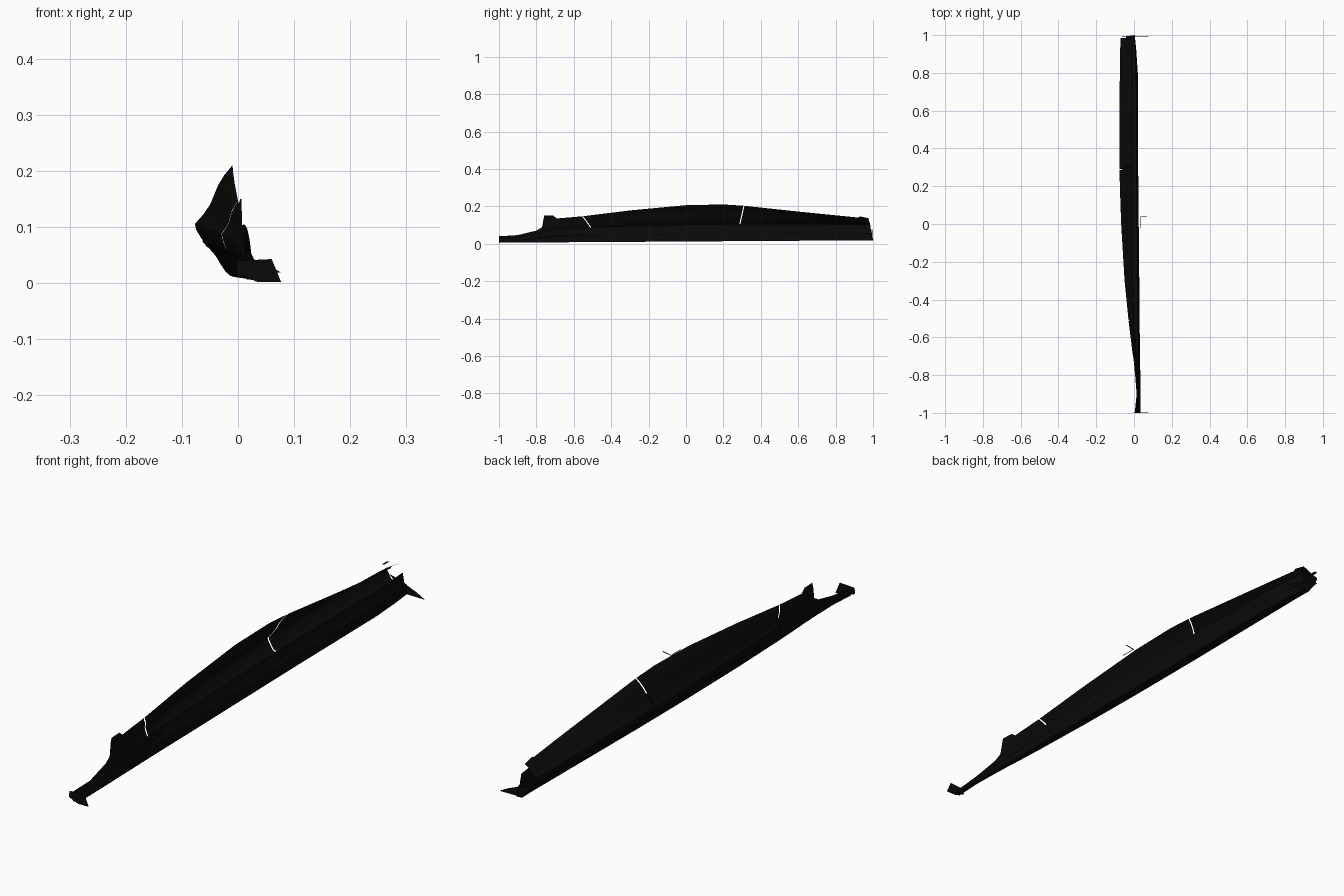
import bpy, bmesh, math

black = bpy.data.materials.new("matte black")
black.diffuse_color = (0.003, 0.003, 0.003, 1)

# Stations along the sill: y, top x, top z, belly x, belly z, keel x, lip x
ST = [
    (-1.00, 0.012, 0.040, 0.004, 0.028, 0.016, 0.035),
    (-0.90, 0.016, 0.046, 0.014, 0.034, 0.021, 0.035),
    (-0.80, 0.010, 0.070, 0.006, 0.052, 0.018, 0.034),
    (-0.77, 0.008, 0.088, 0.003, 0.062, 0.017, 0.033),
    (-0.758, 0.006, 0.150, 0.002, 0.066, 0.016, 0.033),
    (-0.71, 0.004, 0.150, -0.003, 0.073, 0.014, 0.032),
    (-0.69, 0.003, 0.135, -0.007, 0.076, 0.012, 0.032),
    (-0.55, 0.000, 0.147, -0.025, 0.087, 0.004, 0.030),
    (-0.30, -0.006, 0.178, -0.050, 0.096, -0.006, 0.028),
    (0.00, -0.010, 0.206, -0.068, 0.103, -0.013, 0.025),
    (0.20, -0.010, 0.210, -0.075, 0.105, -0.015, 0.023),
    (0.31, -0.009, 0.203, -0.077, 0.106, -0.016, 0.022),
    (0.60, -0.008, 0.172, -0.077, 0.106, -0.016, 0.021),
    (0.80, -0.009, 0.152, -0.075, 0.105, -0.016, 0.020),
    (0.92, -0.011, 0.140, -0.073, 0.104, -0.016, 0.012),
    (0.93, -0.011, 0.146, -0.073, 0.104, -0.016, 0.011),
    (0.97, -0.013, 0.138, -0.071, 0.103, -0.017, 0.007),
    (1.00, -0.015, 0.128, -0.070, 0.102, -0.018, 0.004),
]


def station(y):
    y = max(-1, min(1, y))
    for a, b in zip(ST, ST[1:]):
        if y <= b[0]:
            t = (y - a[0]) / (b[0] - a[0])
            return [p + (q - p) * t for p, q in zip(a, b)]


def upper(y, v):
    """v runs from the belly (0) to the top edge (1)."""
    _, tx, tz, bx, bz, _, _ = station(y)
    bow = 0.004 * math.sin(v * math.pi * 2) * (tz - bz) / 0.1
    return (bx + (tx - bx) * v + bow, y, bz + (tz - bz) * v)


# Lower section: fractions from belly to keel, with a small ledge halfway
LOW = [(0, 0), (0.04, 0.12), (0.34, 0.45), (0.52, 0.51), (0.74, 0.78), (0.90, 0.94), (1, 1)]


def keel_z(y):
    return 0.013 + 0.0065 * y


def lower(y, i):
    _, _, _, bx, bz, kx, lx = station(y)
    kz = keel_z(y)
    if i < len(LOW):
        u, w = LOW[i]
        return (bx + (kx - bx) * u, y, bz + (kz - bz) * w)
    return (lx, y, kz - 0.001)


def inner(y, i):
    """Inner wall from the bottom lip up to belly height."""
    _, _, _, _, bz, _, lx = station(y)
    kz = keel_z(y)
    dx, w = [(0, 0), (0.002, 0.45), (0.007, 0.52), (0.011, 1)][i]
    return (lx - dx, y, kz - 0.001 + (bz - kz) * w)


def mesh_object(name, verts, faces):
    me = bpy.data.meshes.new(name)
    me.from_pydata(verts, [], faces)
    me.materials.append(black)
    ob = bpy.data.objects.new(name, me)
    bpy.context.collection.objects.link(ob)
    bm = bmesh.new()
    bm.from_mesh(me)
    bmesh.ops.recalc_face_normals(bm, faces=bm.faces)
    bm.to_mesh(me)
    bm.free()
    bpy.ops.object.select_all(action='DESELECT')
    ob.select_set(True)
    bpy.context.view_layer.objects.active = ob
    bpy.ops.object.shade_smooth_by_angle(angle=math.radians(35))
    return ob


def grid(name, rows):
    n = len(rows[0])
    faces = [(i * n + j, i * n + j + 1, (i + 1) * n + j + 1, (i + 1) * n + j)
             for i in range(len(rows) - 1) for j in range(n - 1)]
    return mesh_object(name, [p for r in rows for p in r], faces)


def spread(lo, hi):
    """Loop positions strictly between lo and hi."""
    keys = [s[0] for s in ST]
    keys += [k for k in (-0.42, -0.15, 0.1, 0.45, 0.7)]
    return sorted(k for k in keys if lo + 0.002 < k < hi - 0.002)


def outer_panel(name, low0, top0, low1, top1, rows=6):
    """Panel from ledge to top edge, both ends slanting above the belly."""
    mid = spread(max(low0, top0), min(low1, top1))
    out = [[lower(y, i) for y in [low0] + mid + [low1]] for i in (3, 2, 1)]
    for j in range(rows + 1):
        v = j / rows
        ys = [low0 + (top0 - low0) * v] + mid + [low1 + (top1 - low1) * v]
        out.append([upper(y, v) for y in ys])
    return grid(name, out)


# Three outer panels separated by thin slanted gaps
outer_panel("outer_panel_front", -1, -1, -0.513, -0.556)
outer_panel("outer_panel_middle", -0.507, -0.550, 0.285, 0.307)
outer_panel("outer_panel_rear", 0.291, 0.313, 0.985, 0.975)

# Continuous keel with bottom lip, and the inner wall
mid = spread(-1, 0.98)
n = len(LOW) + 1
grid("keel", [[lower(y, i) for y in [-1] + mid + [0.985 + 0.015 * i / (n - 1)]]
              for i in range(3, n)])
grid("inner_wall", [[inner(y, i) for y in [-1] + mid + [1.0 - 0.005 * i]]
                    for i in range(4)])


# Mounting flanges at both ends
def flange(name, y, outline, t=0.003):
    k = len(outline)
    verts = [(x, y + d, z) for d in (0, t) for x, z in outline]
    faces = [tuple(range(k)), tuple(range(k, 2 * k))]
    faces += [(i, (i + 1) % k, k + (i + 1) % k, k + i) for i in range(k)]
    return mesh_object(name, verts, faces)


flange("front_flange", -1.0, [(-0.003, 0.018), (0.035, 0.002), (0.077, 0.002),
                              (0.060, 0.043), (0.0, 0.040)])
flange("rear_flange", 0.993, [(-0.064, 0.075), (-0.045, 0.055), (-0.018, 0.020),
                              (0.077, 0.019), (0.045, 0.036), (-0.01, 0.058)])

# Small tab on the rear outer edge
grid("rear_tab", [[(-0.071, 0.955, 0.126), (-0.06, 0.955, 0.128)],
                  [(-0.071, 0.985, 0.126), (-0.06, 0.985, 0.128)]])

# Thin loose clip behind the middle panel
grid("clip_bar", [[(0.034, 0.036, 0.173), (0.07, 0.036, 0.179)],
                  [(0.034, 0.041, 0.173), (0.07, 0.041, 0.179)]])
grid("clip_stem", [[(0.034, -0.02, 0.173), (0.034, 0.041, 0.173)],
                   [(0.037, -0.02, 0.1735), (0.037, 0.041, 0.1735)]])
